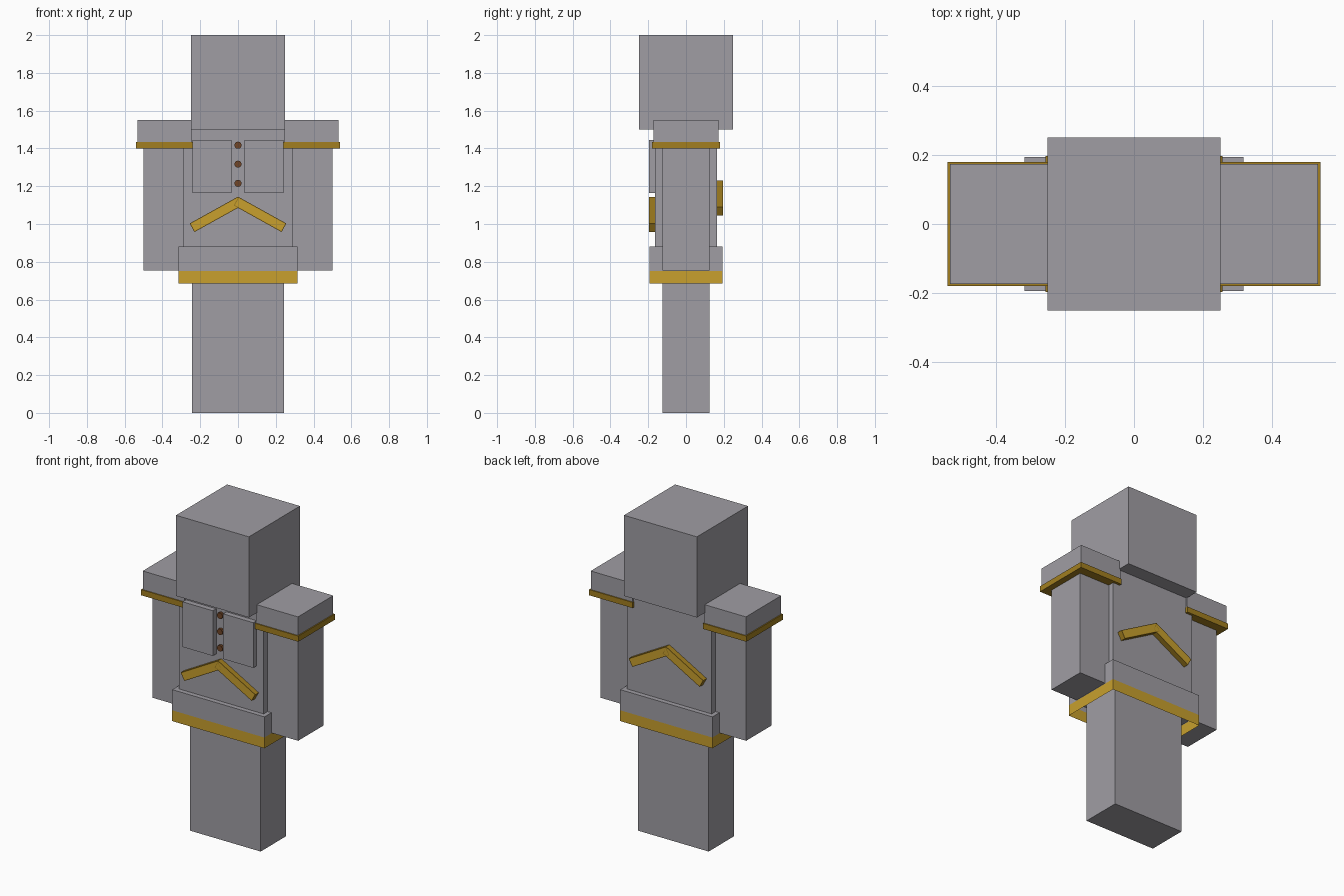
import bpy, bmesh, math
from mathutils import Matrix, Vector

cube = bpy.data.objects.get("Cube")
if cube:
    bpy.data.objects.remove(cube, do_unlink=True)


def material(name, rgb):
    m = bpy.data.materials.new(name)
    m.use_nodes = True
    m.diffuse_color = (*rgb, 1)
    m.node_tree.nodes["Principled BSDF"].inputs["Base Color"].default_value = (*rgb, 1)
    return m


GREY = material("grey", (0.35, 0.34, 0.37))
GOLD = material("gold", (0.58, 0.35, 0.027))
DARK_GOLD = material("dark gold", (0.36, 0.21, 0.014))
BROWN = material("brown", (0.16, 0.06, 0.02))


def finish(name, bm, *mats):
    mesh = bpy.data.meshes.new(name)
    bm.to_mesh(mesh)
    bm.free()
    for m in mats:
        mesh.materials.append(m)
    obj = bpy.data.objects.new(name, mesh)
    bpy.context.collection.objects.link(obj)
    return obj


def box_mesh(low, high):
    low, high = Vector(low), Vector(high)
    bm = bmesh.new()
    bmesh.ops.create_cube(bm, size=1, matrix=Matrix.Translation((low + high) / 2)
                          @ Matrix.Diagonal((*(high - low), 1)))
    return bm


def box(name, low, high, mat=GREY):
    return finish(name, box_mesh(low, high), mat)


def mirrored_box(name, low, high, mat=GREY):
    box("left_" + name, low, high, mat)
    box("right_" + name, (-high[0], low[1], low[2]), (-low[0], high[1], high[2]), mat)


# Body
box("head", (-0.25, -0.25, 1.5), (0.25, 0.25, 2))
box("torso", (-0.29, -0.163, 0.76), (0.29, 0.163, 1.499))
box("legs", (-0.243, -0.125, 0), (0.243, 0.125, 0.77))
mirrored_box("arm", (0.25, -0.125, 0.755), (0.5, 0.125, 1.5))

# Shoulder pads with trim, and chest panels
mirrored_box("shoulder_pad", (0.245, -0.173, 1.435), (0.532, 0.173, 1.55))
mirrored_box("shoulder_trim", (0.242, -0.179, 1.4), (0.539, 0.179, 1.435), DARK_GOLD)
mirrored_box("chest_panel", (0.035, -0.196, 1.165), (0.242, -0.16, 1.445))

# Skirt, open below, with a gold lower band
bm = box_mesh((-0.316, -0.193, 0.685), (0.316, 0.193, 0.88))
bmesh.ops.delete(bm, geom=[f for f in bm.faces if f.normal.z < -0.5], context="FACES_ONLY")
bmesh.ops.bisect_plane(bm, geom=bm.verts[:] + bm.edges[:] + bm.faces[:],
                       plane_co=(0, 0, 0.752), plane_no=(0, 0, 1))
for f in bm.faces:
    f.material_index = int(f.calc_center_median().z < 0.752)
finish("skirt", bm, GREY, GOLD)

# Buttons
for i, z in enumerate((1.215, 1.317, 1.417)):
    bm = bmesh.new()
    bmesh.ops.create_cone(bm, cap_ends=True, segments=10, radius1=0.019, radius2=0.019,
                          depth=0.03, matrix=Matrix.Translation((0, -0.165, z))
                          @ Matrix.Rotation(math.pi / 2, 4, "X"))
    finish(f"button_{i + 1}", bm, BROWN)


# Chevrons, with a dark rim around each bright bar
def chevron(name, facing, apex):
    for side, label in ((1, "left"), (-1, "right")):
        bm = box_mesh((-0.012, -0.018, -0.026), (0.278, 0.018, 0.026))
        front = [f for f in bm.faces if f.normal.y * facing > 0.5]
        bmesh.ops.inset_region(bm, faces=front, thickness=0.007)
        for f in front:
            f.material_index = 1
        turn = Matrix.Rotation(math.radians(29), 4, "Y")
        bm.transform(Matrix.Translation((0, facing * 0.178, apex - 0.03)) @ turn)
        if side < 0:
            bm.transform(Matrix.Diagonal((-1, 1, 1, 1)))
            bmesh.ops.reverse_faces(bm, faces=bm.faces[:])
        finish(f"{name}_chevron_{label}", bm, DARK_GOLD, GOLD)


chevron("front", -1, 1.145)
chevron("back", 1, 1.232)
